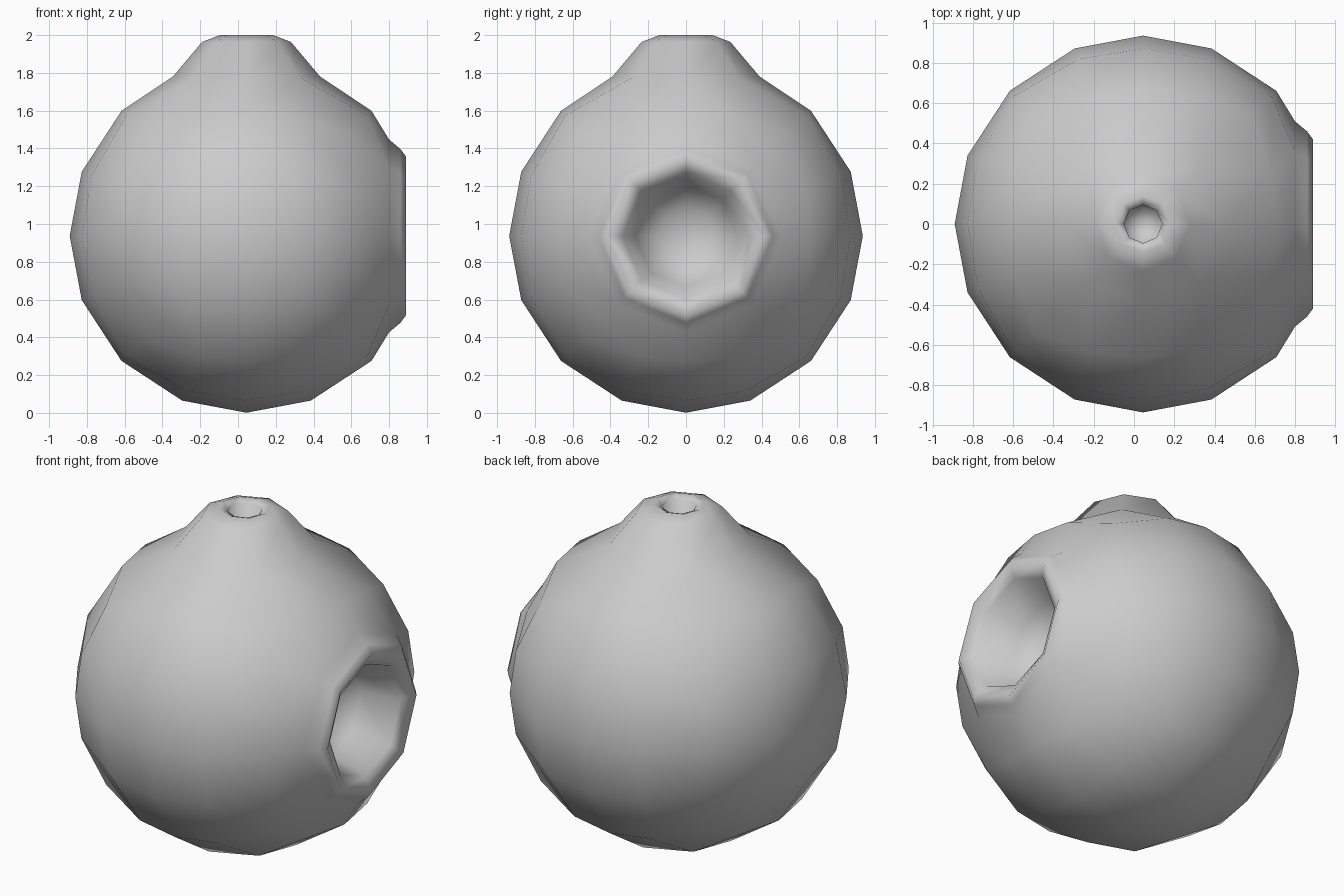
import bpy, bmesh
from mathutils import Vector

default = bpy.data.objects.get("Cube")
if default:
    bpy.data.objects.remove(default, do_unlink=True)

RADIUS = 0.936
CENTRE = Vector((0.045, 0, 0.937))

# Rounded body: a cube grid cast onto a sphere
bm = bmesh.new()
bmesh.ops.create_cube(bm, size=2)
bmesh.ops.subdivide_edges(bm, edges=bm.edges[:], cuts=3, use_grid_fill=True)
for v in bm.verts:
    v.co = Vector([c * 0.78 if abs(c) < 0.9 else c for c in v.co]).normalized() * RADIUS


def shape_pole(axis, profile):
    """Open the sphere at a pole and run rings of (radius, height) to a closed floor."""
    pole = max(bm.verts, key=lambda v: v.co.dot(axis))
    bmesh.ops.delete(bm, geom=[pole], context='VERTS')
    edges = [e for e in bm.edges if e.is_boundary]
    for step, (radius, height) in enumerate(profile):
        if step:
            geom = bmesh.ops.extrude_edge_only(bm, edges=edges)["geom"]
            edges = [g for g in geom if isinstance(g, bmesh.types.BMEdge) and g.is_boundary]
        for v in {v for e in edges for v in e.verts}:
            flat = v.co - axis * v.co.dot(axis)
            v.co = flat.normalized() * radius + axis * height
    bmesh.ops.remove_doubles(bm, verts=bm.verts[:], dist=0.0005)


# Side mouth: raised lip around a bowl-shaped recess
shape_pole(Vector((1, 0, 0)), [(0.51, 0.755), (0.46, 0.815), (0.42, 0.845),
                               (0.335, 0.80), (0.27, 0.58), (0.15, 0.49), (0, 0.465)])
# Neck: flared collar, flat rim and small hole
shape_pole(Vector((0, 0, 1)), [(0.39, 0.843), (0.235, 1.027), (0.14, 1.063),
                               (0.095, 1.045), (0.1, 0.94), (0, 0.92)])

bmesh.ops.translate(bm, verts=bm.verts[:], vec=CENTRE)
bmesh.ops.recalc_face_normals(bm, faces=bm.faces[:])
for f in bm.faces:
    f.smooth = True

mesh = bpy.data.meshes.new("round_vessel")
bm.to_mesh(mesh)
bm.free()
vessel = bpy.data.objects.new("round_vessel", mesh)
bpy.context.collection.objects.link(vessel)

# Plain grey finish
grey = bpy.data.materials.new("light_grey")
grey.use_nodes = True
colour = (0.6, 0.6, 0.6, 1)
grey.diffuse_color = colour
grey.node_tree.nodes["Principled BSDF"].inputs["Base Color"].default_value = colour
mesh.materials.append(grey)
